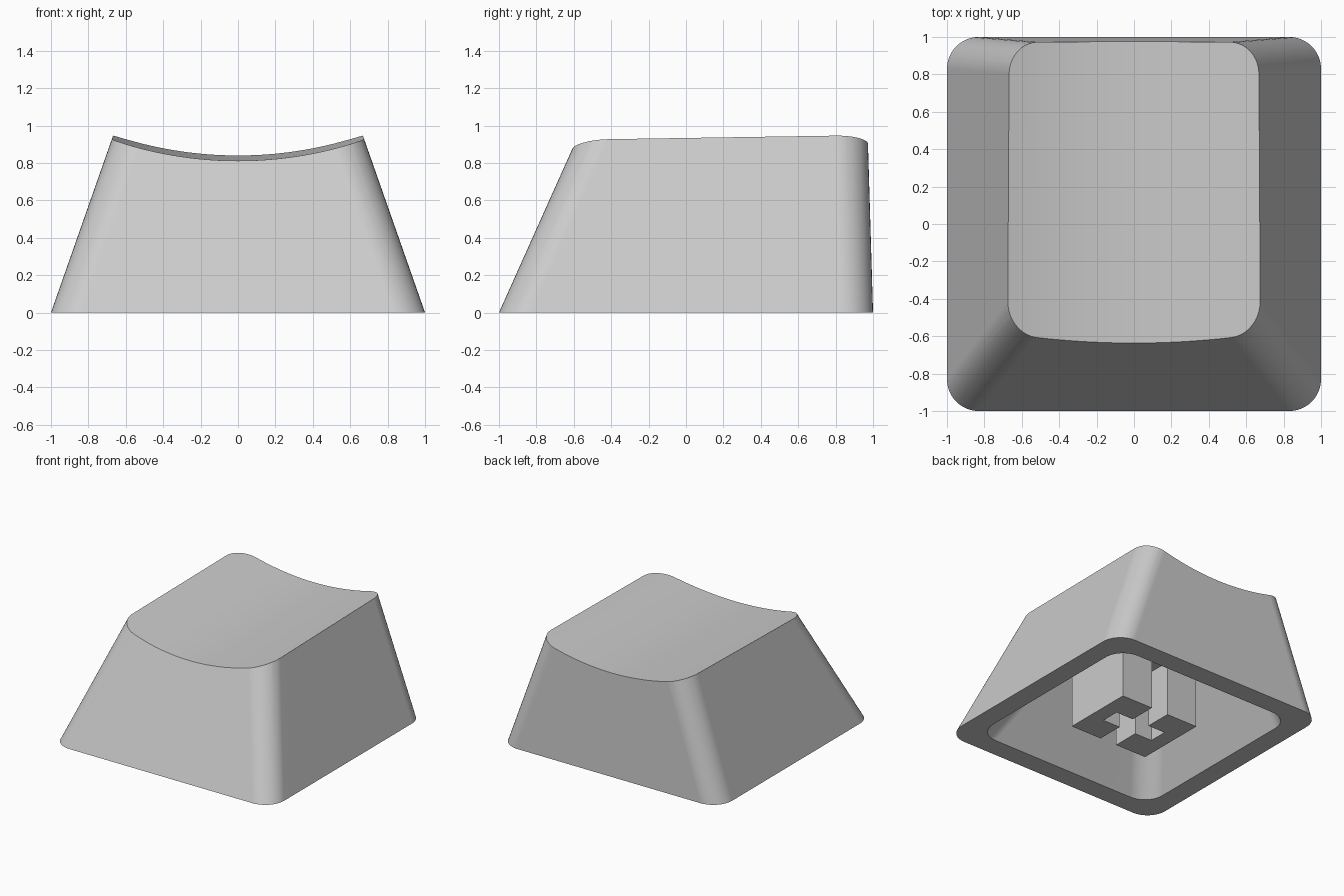
import bpy, bmesh, math

if "Cube" in bpy.data.objects:
    bpy.data.objects.remove(bpy.data.objects["Cube"], do_unlink=True)

grey = bpy.data.materials.new("light_grey_plastic")
grey.use_nodes = True
colour = (0.6, 0.6, 0.6, 1)
grey.diffuse_color = colour
grey.node_tree.nodes["Principled BSDF"].inputs["Base Color"].default_value = colour

# Inward lean per unit of height: sides, front, back
OUTER_LEAN = (0.351, 0.448, 0.03)
INNER_LEAN = (0.53, 0.68, 0.05)
CORNER = 0.17
DISH_RADIUS, DISH_LOW, DISH_TILT = 2.1, 0.823, 0.0175


def make_object(name, bm):
    bmesh.ops.recalc_face_normals(bm, faces=bm.faces)
    mesh = bpy.data.meshes.new(name)
    bm.to_mesh(mesh)
    bm.free()
    mesh.materials.append(grey)
    obj = bpy.data.objects.new(name, mesh)
    bpy.context.collection.objects.link(obj)
    return obj


def activate(obj):
    bpy.ops.object.select_all(action='DESELECT')
    obj.select_set(True)
    bpy.context.view_layer.objects.active = obj


def rounded_ring(half, lean, z, steps=10):
    """Rounded rectangle at height z, following the leaning walls."""
    side, front, back = lean
    x = half - side * z - CORNER
    y0, y1 = -half + front * z + CORNER, half - back * z - CORNER
    ring = []
    for quarter, (cx, cy) in enumerate([(x, y1), (-x, y1), (-x, y0), (x, y0)]):
        for i in range(steps + 1):
            a = (quarter + i / steps) * math.pi / 2
            ring.append((cx + CORNER * math.cos(a), cy + CORNER * math.sin(a), z))
    return ring


def loft(name, rings):
    bm = bmesh.new()
    rows = [[bm.verts.new(p) for p in ring] for ring in rings]
    for low, high in zip(rows, rows[1:]):
        for i in range(len(low)):
            j = (i + 1) % len(low)
            bm.faces.new((low[i], low[j], high[j], high[i]))
    bm.faces.new(rows[0])
    bm.faces.new(rows[-1])
    return make_object(name, bm)


def cut(target, cutter):
    cutter.hide_render = True
    activate(target)
    mod = target.modifiers.new("cut", 'BOOLEAN')
    mod.operation, mod.solver, mod.object = 'DIFFERENCE', 'EXACT', cutter
    bpy.ops.object.modifier_apply(modifier=mod.name)
    bpy.data.objects.remove(cutter, do_unlink=True)


# Shell with leaning walls and rounded corners
shell = loft("key_shell", [rounded_ring(1, OUTER_LEAN, z) for z in (0, 1.1)])

# Cylindrical dish in the top
bm = bmesh.new()
bmesh.ops.create_cone(bm, cap_ends=True, segments=256, radius1=DISH_RADIUS,
                      radius2=DISH_RADIUS, depth=4)
dish = make_object("dish_cutter", bm)
dish.rotation_euler.x = DISH_TILT - math.pi / 2
dish.location.z = DISH_LOW + DISH_RADIUS
bpy.context.view_layer.update()
cut(shell, dish)

# Hollow underside
CEILING = 0.63
cavity = loft("cavity_cutter", [rounded_ring(0.833, INNER_LEAN, z) for z in (-0.1, CEILING)])
cut(shell, cavity)

# Smooth rounded corners, flat walls
activate(shell)
bpy.ops.object.shade_smooth_by_angle(angle=math.radians(30))
flatten = shell.modifiers.new("flat_walls", 'WEIGHTED_NORMAL')
flatten.keep_sharp = True

# Stem: two facing channels, leaving a cross-shaped slot
STEM_X, STEM_Y, SLOT, REACH, DEPTH = 0.36, 0.3, 0.077, 0.235, 0.455
profile = [(SLOT, -STEM_Y), (STEM_X, -STEM_Y), (STEM_X, STEM_Y), (SLOT, STEM_Y),
           (SLOT, SLOT), (REACH, SLOT), (REACH, -SLOT), (SLOT, -SLOT)]
for name, side in (("stem_left", 1), ("stem_right", -1)):
    bm = bmesh.new()
    face = bm.faces.new([bm.verts.new((side * x, y, 0)) for x, y in profile])
    walls = bmesh.ops.extrude_face_region(bm, geom=[face], use_keep_orig=True)
    for v in walls["geom"]:
        if isinstance(v, bmesh.types.BMVert):
            v.co.z = DEPTH
    make_object(name, bm)

# Solid root of the stem, up to the ceiling
bm = bmesh.new()
bmesh.ops.create_cube(bm, size=1)
for v in bm.verts:
    v.co = (v.co.x * 2 * STEM_X, v.co.y * 2 * STEM_Y,
            DEPTH if v.co.z < 0 else CEILING + 0.01)
make_object("stem_root", bm)
